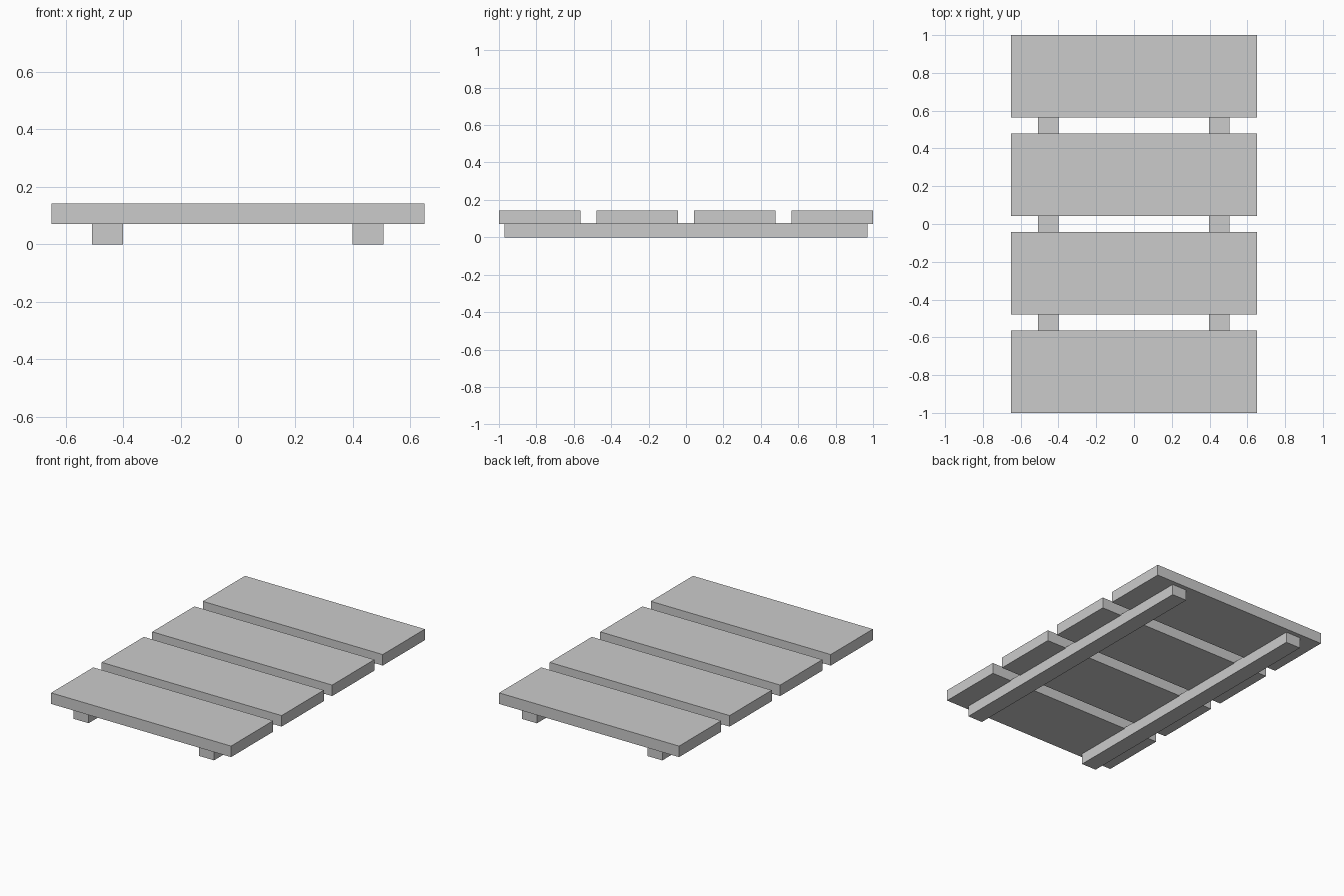
import bpy

if "Cube" in bpy.data.objects:
    bpy.data.objects.remove(bpy.data.objects["Cube"])


def box(name, x, y, z):
    """Add a box spanning the given (min, max) ranges."""
    spans = (x, y, z)
    bpy.ops.mesh.primitive_cube_add(size=1, location=[(a + b) / 2 for a, b in spans])
    obj = bpy.context.object
    obj.name = name
    obj.scale = [b - a for a, b in spans]
    bpy.ops.object.transform_apply(location=False, rotation=False, scale=True)
    return obj


PLANK_WIDTH = 0.435
PITCH = (2 - PLANK_WIDTH) / 3

# Four deck planks laid across the rails
for i in range(4):
    y0 = -1 + i * PITCH
    box(f"plank_{i + 1}", (-0.65, 0.65), (y0, y0 + PLANK_WIDTH), (0.071, 0.143))

# Two support rails, slightly let into the planks
for side, cx in (("left", -0.454), ("right", 0.452)):
    box(f"{side}_rail", (cx - 0.054, cx + 0.054), (-0.97, 0.97), (0, 0.077))
